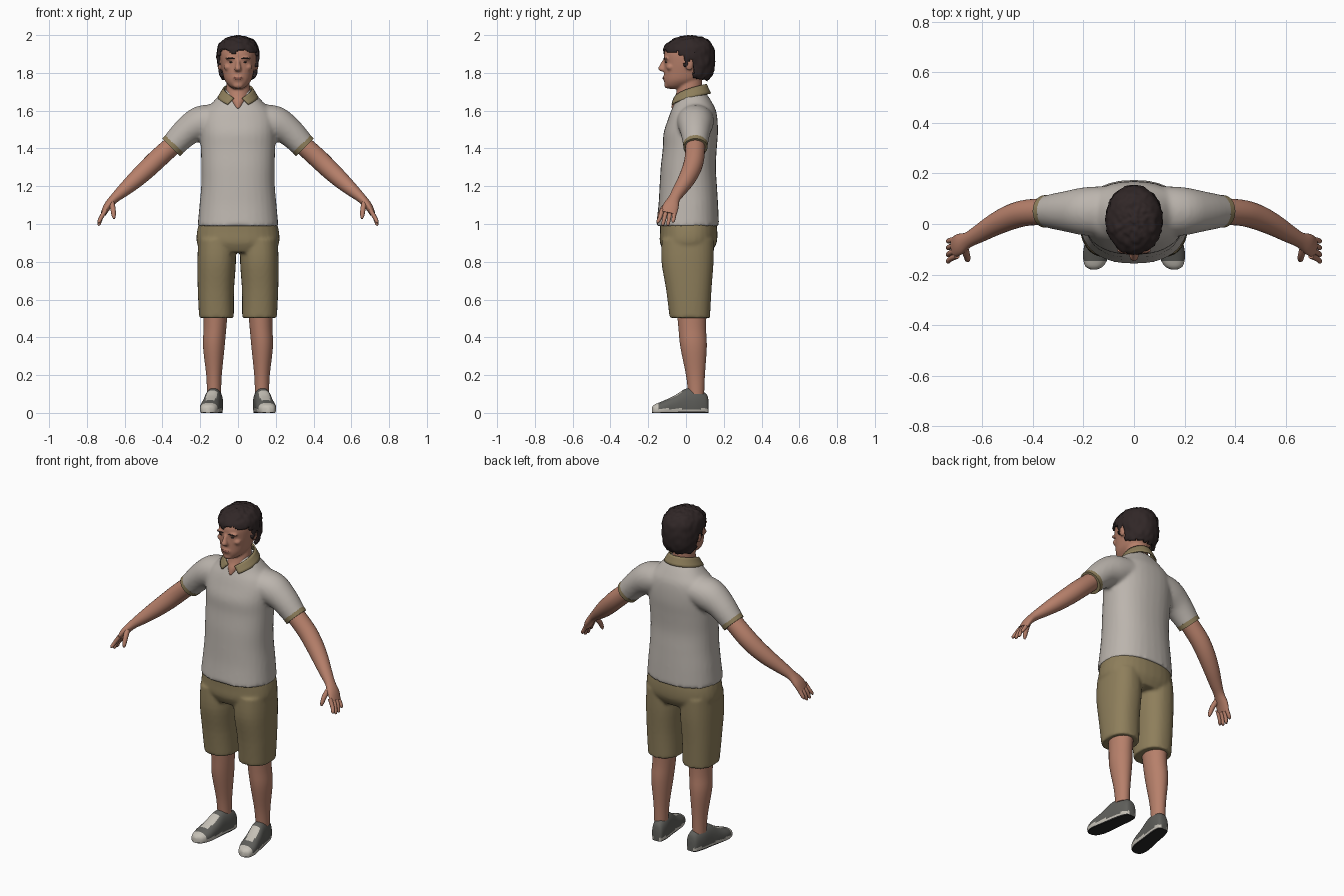
import bpy, bmesh, math
from mathutils import Vector, noise

if "Cube" in bpy.data.objects:
    bpy.data.objects.remove(bpy.data.objects["Cube"])


def material(name, rgb):
    m = bpy.data.materials.new(name)
    m.diffuse_color = (*rgb, 1)
    m.use_nodes = True
    m.node_tree.nodes["Principled BSDF"].inputs["Base Color"].default_value = m.diffuse_color
    return m


SHIRT = material("shirt_grey", (0.50, 0.46, 0.42))
KHAKI = material("khaki", (0.27, 0.21, 0.105))
SKIN = material("skin", (0.47, 0.215, 0.145))
HAIR = material("dark_hair", (0.03, 0.02, 0.02))
GREY = material("shoe_grey", (0.115, 0.115, 0.105))
WHITE = material("shoe_white", (0.56, 0.53, 0.47))
BLACK = material("sole_black", (0.02, 0.02, 0.02))
LIPS = material("lips", (0.29, 0.11, 0.08))


def spow(v, p):
    return math.copysign(abs(v) ** p, v)


def tube(bm, rings, axis=None, ref=(0, 1, 0), n=32, sub=4, e=2.0):
    """Smooth loft through rings (x, y, z, half width, half depth)."""
    pts = [rings[0], *rings, rings[-1]]
    path = []
    for i in range(1, len(pts) - 2):
        last = i == len(pts) - 3
        for s in range(sub + (1 if last else 0)):
            t = s / sub
            path.append([0.5 * (2 * b + (c - a) * t + (2 * a - 5 * b + 4 * c - d) * t * t
                                + (3 * b - a - 3 * c + d) * t ** 3)
                         for a, b, c, d in zip(*pts[i - 1:i + 3])])
    loops = []
    for i, p in enumerate(path):
        c = Vector(p[:3])
        if axis:
            d = Vector(axis)
        else:
            d = Vector(path[min(i + 1, len(path) - 1)][:3]) - Vector(path[max(i - 1, 0)][:3])
        d.normalize()
        v = Vector(ref)
        v = (v - d * v.dot(d)).normalized()
        u = v.cross(d)
        loops.append([])
        for k in range(n):
            a = 2 * math.pi * k / n
            loops[-1].append(bm.verts.new(c + u * p[3] * spow(math.cos(a), 2 / e)
                                          + v * p[4] * spow(math.sin(a), 2 / e)))
    for l0, l1 in zip(loops, loops[1:]):
        for k in range(n):
            bm.faces.new((l0[k], l0[(k + 1) % n], l1[(k + 1) % n], l1[k]))
    bm.faces.new(loops[0][::-1])
    bm.faces.new(loops[-1])


def stack(bm, rows, **kw):
    """Loft of level rings (z, centre y, half width, half depth)."""
    tube(bm, [(0, cy, z, a, b) for z, cy, a, b in rows], axis=(0, 0, 1), **kw)


def blob(bm, co, size):
    """Ellipsoid."""
    res = bmesh.ops.create_uvsphere(bm, u_segments=16, v_segments=10, radius=1)
    for v in res["verts"]:
        v.co = Vector(a * b + c for a, b, c in zip(v.co, size, co))


def finish(name, bm, mats, mirror=False, voxel=0, smooth=4, recalc=True):
    if recalc:
        bmesh.ops.recalc_face_normals(bm, faces=bm.faces)
    me = bpy.data.meshes.new(name)
    bm.to_mesh(me)
    bm.free()
    ob = bpy.data.objects.new(name, me)
    bpy.context.collection.objects.link(ob)
    for m in mats:
        me.materials.append(m)
    bpy.ops.object.select_all(action='DESELECT')
    ob.select_set(True)
    bpy.context.view_layer.objects.active = ob
    bpy.ops.object.shade_smooth_by_angle(angle=math.radians(50))
    if mirror:
        ob.modifiers.new("mirror", 'MIRROR')
    if voxel:
        r = ob.modifiers.new("blend", 'REMESH')
        r.mode, r.voxel_size, r.use_smooth_shade = 'VOXEL', voxel, True
        s = ob.modifiers.new("soften", 'SMOOTH')
        s.factor, s.iterations = 0.5, smooth
    return ob


# Shirt: torso and sleeves blended together
bm = bmesh.new()
stack(bm, [(.99, .008, .214, .167), (1.1, .012, .204, .158), (1.2, .012, .195, .152),
           (1.3, .012, .194, .146), (1.4, .02, .197, .143), (1.48, .025, .2, .144),
           (1.55, .035, .2, .132), (1.6, .04, .178, .119), (1.64, .04, .138, .1),
           (1.68, .035, .102, .08), (1.71, .03, .07, .06)], e=2.3)
for s in (-1, 1):
    tube(bm, [(s * .08, .05, 1.56, .075, .1), (s * .19, .05, 1.535, .092, .096),
              (s * .27, .05, 1.49, .077, .08), (s * .35, .05, 1.41, .065, .063)])
finish("shirt", bm, [SHIRT], voxel=.01, smooth=5)

# Sleeve trims
bm = bmesh.new()
tube(bm, [(.336, .05, 1.424, .067, .065), (.354, .05, 1.406, .066, .064)], sub=1)
finish("sleeve_trim", bm, [KHAKI], mirror=True)

# Collar: folded band open at the front
bm = bmesh.new()
grid = []
for i in range(41):
    row = []
    for j in range(5):
        t = j / 4
        a0 = .3 + .25 * t
        th = a0 + (2 * math.pi - 2 * a0) * i / 40
        f = ((1 - math.cos(th)) / 2) ** .4
        z = (1.645 + .095 * f) * (1 - t) + (1.6 + .09 * f) * t
        rx, ry = .075 + .03 * t, .086 + .023 * t
        row.append(bm.verts.new((rx * math.sin(th), .02 - ry * math.cos(th), z)))
    grid.append(row)
for r0, r1 in zip(grid, grid[1:]):
    for j in range(4):
        bm.faces.new((r0[j], r0[j + 1], r1[j + 1], r1[j]))
collar = finish("collar", bm, [KHAKI])
collar.modifiers.new("thickness", 'SOLIDIFY').thickness = .008
collar.modifiers["thickness"].offset = 0

# Shorts: hips and two legs blended together
bm = bmesh.new()
stack(bm, [(1.03, .01, .2, .148), (.96, .014, .217, .152), (.9, .012, .218, .15),
           (.85, .01, .19, .125)], e=2.3)
for s in (-1, 1):
    tube(bm, [(s * .112, .01, .92, .098, .138), (s * .113, .008, .8, .102, .138),
              (s * .117, .015, .65, .096, .12), (s * .114, .02, .503, .092, .107)],
         axis=(0, 0, 1), e=2.3)
finish("shorts", bm, [KHAKI], voxel=.009, smooth=4)

# Lower legs
bm = bmesh.new()
tube(bm, [(.118, .03, .56, .065, .08), (.122, .033, .45, .06, .073), (.128, .04, .35, .057, .07),
          (.127, .05, .2, .041, .05), (.127, .054, .1, .037, .042)], axis=(0, 0, 1))
finish("leg", bm, [SKIN], mirror=True)

# Shoes, coloured by height and position
bm = bmesh.new()
stations = [(.12, .018, .06), (.108, .034, .1), (.06, .044, .125), (0, .046, .128),
            (-.06, .05, .092), (-.12, .052, .064), (-.165, .037, .045), (-.18, .012, .03)]
tube(bm, [(.132 - .15 * y, y, .35 * h, w, .65 * h) for y, w, h in stations],
     axis=(0, -1, 0), ref=(0, 0, 1), n=48, sub=6, e=2.4)
for v in bm.verts:
    v.co.z = max(v.co.z, 0)
bmesh.ops.recalc_face_normals(bm, faces=bm.faces)
for f in bm.faces:
    c = f.calc_center_median()
    side = abs(c.x - (.132 - .15 * c.y))
    if c.z < .004:
        f.material_index = 2
    elif c.z < .022 or c.y < -.145:
        f.material_index = 1
    elif -.115 < c.y < -.015 and side < .026 and f.normal.z > .3:
        f.material_index = 1
finish("shoe", bm, [GREY, WHITE, BLACK], mirror=True)

# Arms with palm, fingers and thumb
bm = bmesh.new()
tube(bm, [(.32, .05, 1.44, .05, .052), (.42, .045, 1.35, .052, .052), (.485, .028, 1.288, .05, .05),
          (.55, -.002, 1.228, .044, .044), (.61, -.037, 1.175, .034, .036),
          (.655, -.062, 1.135, .025, .031), (.69, -.08, 1.095, .021, .042),
          (.712, -.092, 1.055, .015, .042)], n=24)
for y, tip, z in ((-.126, -.148, 1.005), (-.104, -.122, .992), (-.082, -.095, .992), (-.061, -.068, 1.008)):
    tube(bm, [(.7, y, 1.075, .012, .012), (.724, (y + tip) / 2, 1.035, .011, .011),
              (.735, tip, z + .008, .009, .009), (.735, tip, z, .004, .004)], n=10)
tube(bm, [(.672, -.085, 1.12, .016, .016), (.662, -.122, 1.08, .014, .014),
          (.658, -.14, 1.045, .011, .011), (.656, -.145, 1.028, .005, .005)], n=10)
finish("arm", bm, [SKIN], mirror=True)

# Head with neck, nose, brow and ears blended together
bm = bmesh.new()
stack(bm, [(1.715, -.055, .022, .03), (1.73, -.045, .046, .063), (1.76, -.02, .07, .096),
           (1.8, -.004, .082, .112), (1.85, .005, .092, .12), (1.9, .01, .096, .126),
           (1.94, .015, .09, .115), (1.97, .02, .07, .09), (1.985, .02, .03, .04)], e=2.2)
stack(bm, [(1.8, .025, .06, .06), (1.74, .022, .062, .064), (1.68, .012, .063, .068),
           (1.65, -.005, .046, .066), (1.61, -.05, .012, .03)])
tube(bm, [(0, -.11, 1.872, .01, .012), (0, -.122, 1.845, .012, .015),
          (0, -.128, 1.82, .019, .02), (0, -.118, 1.808, .014, .014)], axis=(0, 0, 1), n=16)
blob(bm, (0, -.1, 1.735), (.028, .015, .018))
blob(bm, (0, -.113, 1.772), (.028, .01, .014))
for s in (-1, 1):
    blob(bm, (s * .036, -.105, 1.877), (.032, .014, .009))
    blob(bm, (s * .05, -.082, 1.83), (.025, .022, .02))
    blob(bm, (s * .097, .018, 1.845), (.012, .022, .034))
finish("head", bm, [SKIN], voxel=.006, smooth=3)

# Mouth, eyes and eyebrows
bm = bmesh.new()
blob(bm, (0, -.119, 1.772), (.025, .005, .007))
finish("mouth", bm, [LIPS])
bm = bmesh.new()
blob(bm, (.036, -.104, 1.857), (.012, .007, .004))
finish("eye", bm, [BLACK], mirror=True)
bm = bmesh.new()
blob(bm, (.037, -.114, 1.877), (.024, .005, .004))
finish("eyebrow", bm, [HAIR], mirror=True)


# Hair: a cap trimmed along the hairline
def hairline(y, x):
    if y < -.045:
        return 1.915 + .012 * math.sin(x * 60)
    if y < -.01:
        return 1.89
    if y < .04:
        return 1.865 if y > .012 else 1.835
    return 1.775 - .2 * (y - .04)


bm = bmesh.new()
stack(bm, [(1.745, .042, .078, .06), (1.79, .035, .097, .106), (1.84, .026, .108, .126),
           (1.9, .015, .112, .137), (1.94, .016, .106, .129), (1.972, .02, .083, .097),
           (1.99, .02, .048, .058), (1.997, .02, .012, .014)], n=64, sub=6, e=2.1)
bmesh.ops.recalc_face_normals(bm, faces=bm.faces)
gone = []
for f in bm.faces:
    c = f.calc_center_median()
    if c.z < hairline(c.y, c.x) + .012 * noise.noise(c * 45):
        gone.append(f)
bmesh.ops.delete(bm, geom=gone, context='FACES')
for v in bm.verts:
    out = Vector((v.co.x, v.co.y - .02, v.co.z - 1.88)).normalized()
    v.co += out * .007 * noise.noise(Vector((v.co.x * 55, v.co.y * 55, v.co.z * 22)))
    v.co.z = min(v.co.z, 2.0)
hair = finish("hair", bm, [HAIR], recalc=False)
m = hair.modifiers.new("thickness", 'SOLIDIFY')
m.thickness, m.offset = .018, -1
